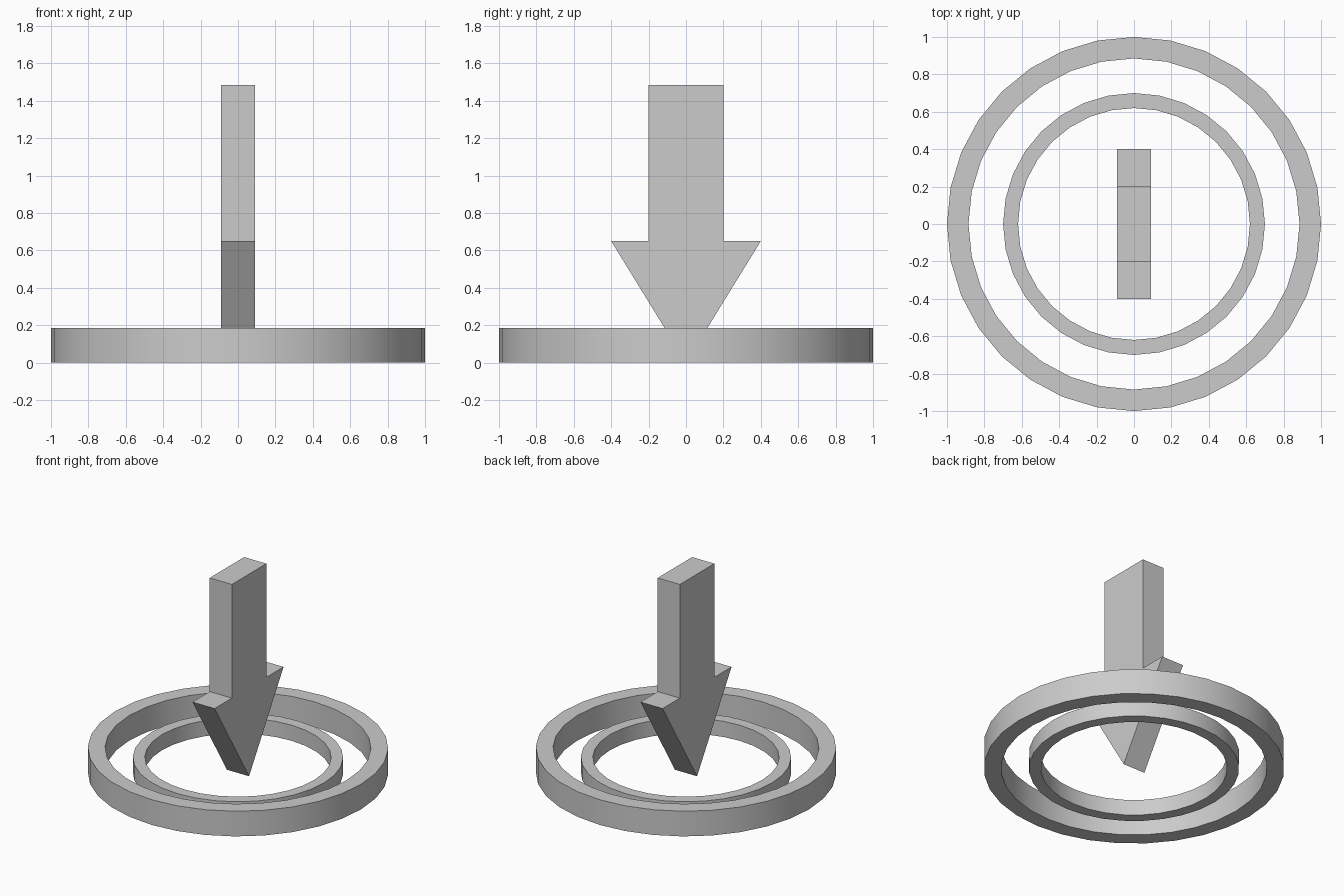
import bpy, bmesh
from math import sin, cos, tau

if "Cube" in bpy.data.objects:
    bpy.data.objects.remove(bpy.data.objects["Cube"])


def make_object(name, bm):
    bmesh.ops.recalc_face_normals(bm, faces=bm.faces)
    mesh = bpy.data.meshes.new(name)
    bm.to_mesh(mesh)
    bm.free()
    obj = bpy.data.objects.new(name, mesh)
    bpy.context.collection.objects.link(obj)
    return obj


def ring(name, r_out, r_in, height, sides=32):
    """Flat-topped ring: a rectangular section swept around z."""
    bm = bmesh.new()
    section = [(r_out, 0), (r_out, height), (r_in, height), (r_in, 0)]
    loops = [[bm.verts.new((r * cos(tau * i / sides), r * sin(tau * i / sides), z))
              for r, z in section] for i in range(sides)]
    for i in range(sides):
        a, b = loops[i], loops[(i + 1) % sides]
        for j in range(4):
            k = (j + 1) % 4
            bm.faces.new((a[j], b[j], b[k], a[k]))
    obj = make_object(name, bm)
    # Smooth walls, sharp rims
    bpy.ops.object.select_all(action='DESELECT')
    obj.select_set(True)
    bpy.context.view_layer.objects.active = obj
    bpy.ops.object.shade_smooth_by_angle(angle=0.52)
    return obj


def arrow(name, half_thickness):
    """Downward arrow: half profile mirrored in y, extruded along x."""
    half = [(0.2, 0.65), (0.4, 0.65)]
    profile = [(0, 0), half[1], half[0], (0.2, 1.485)]
    profile += [(-y, z) for y, z in reversed(profile[1:])]
    bm = bmesh.new()
    face = bm.faces.new([bm.verts.new((-half_thickness, y, z)) for y, z in profile])
    out = bmesh.ops.extrude_face_region(bm, geom=[face], use_keep_orig=True)
    moved = [v for v in out["geom"] if isinstance(v, bmesh.types.BMVert)]
    bmesh.ops.translate(bm, verts=moved, vec=(2 * half_thickness, 0, 0))
    return make_object(name, bm)


# Two concentric rings on the ground, the inner one lower
ring("outer_ring", 1.0, 0.885, 0.185)
ring("inner_ring", 0.70, 0.62, 0.115)

# Arrow pointing at the centre
arrow("down_arrow", 0.09)
